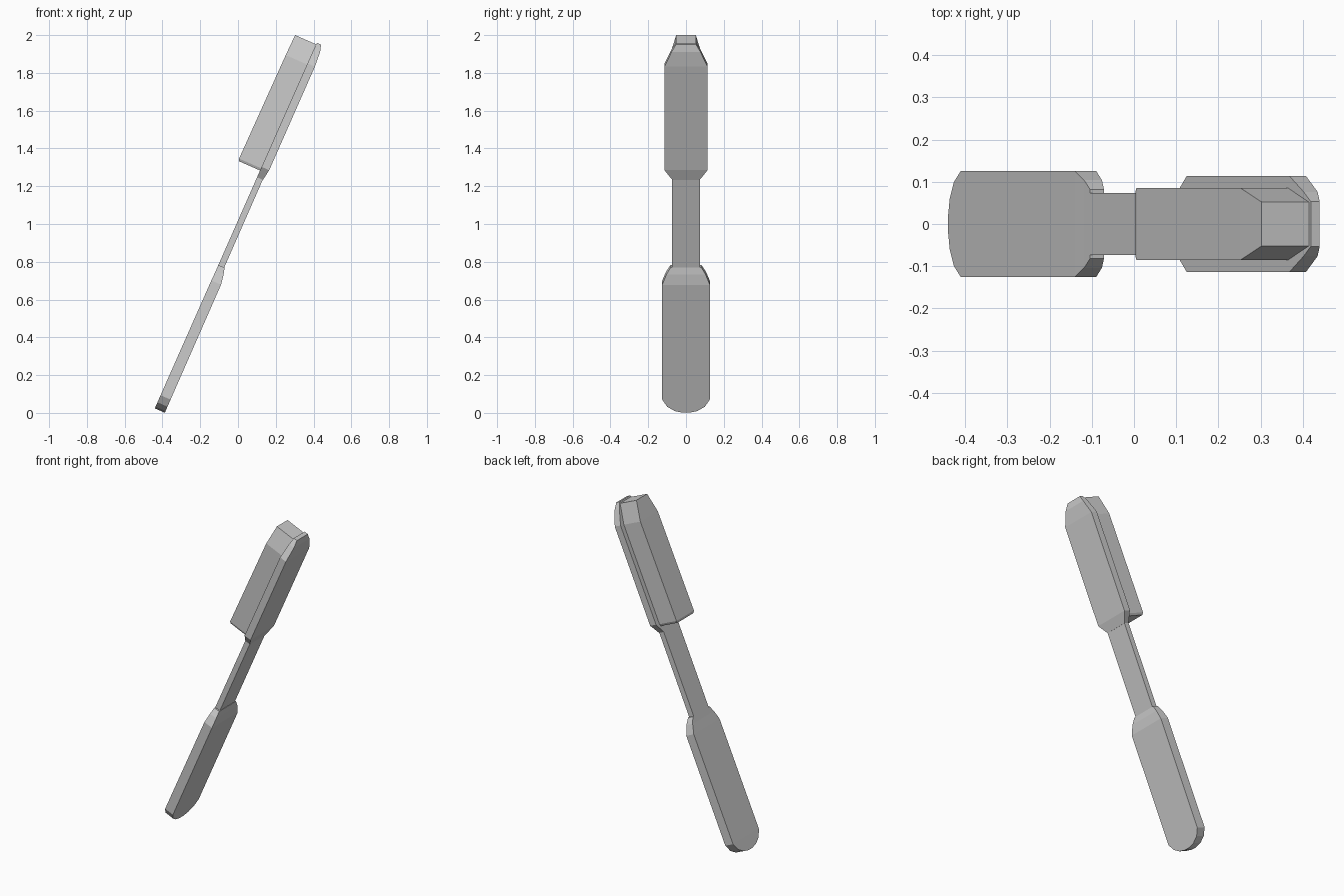
import bpy, bmesh, math

TILT = math.radians(23.7)
S, C = math.sin(TILT), math.cos(TILT)


def loft(name, sections):
    """Loft rectangles (u along axis, half width, back v, face v) along the tilted axis."""
    bm = bmesh.new()
    rings = []
    for u, w, v0, v1 in sections:
        ring = [(v0, -w), (v1, -w), (v1, w), (v0, w)]
        rings.append([bm.verts.new((S * u + C * v, y, C * u - S * v)) for v, y in ring])
    for a, b in zip(rings, rings[1:]):
        for i in range(4):
            j = (i + 1) % 4
            bm.faces.new((a[i], a[j], b[j], b[i]))
    bm.faces.new(rings[0][::-1])
    bm.faces.new(rings[-1])
    bmesh.ops.recalc_face_normals(bm, faces=bm.faces)
    mesh = bpy.data.meshes.new(name)
    bm.to_mesh(mesh)
    bm.free()
    ob = bpy.data.objects.new(name, mesh)
    bpy.context.collection.objects.link(ob)
    return ob


# Handle grip with rounded lower end and tapered shoulder
loft("handle_grip", [
    (-0.155, 0.018, -0.413, -0.355),
    (-0.145, 0.060, -0.413, -0.355),
    (-0.120, 0.100, -0.413, -0.355),
    (-0.079, 0.126, -0.413, -0.355),
    (0.585, 0.126, -0.411, -0.355),
    (0.640, 0.104, -0.410, -0.364),
    (0.675, 0.082, -0.410, -0.374),
])

# Slim neck
loft("neck", [
    (0.670, 0.073, -0.410, -0.376),
    (1.190, 0.073, -0.409, -0.376),
])

# Head backing plate with tapered ends
loft("head_plate", [
    (1.183, 0.073, -0.409, -0.375),
    (1.243, 0.114, -0.409, -0.365),
    (1.842, 0.114, -0.407, -0.364),
    (1.925, 0.076, -0.406, -0.370),
    (1.962, 0.053, -0.404, -0.381),
])

# Bristle block
loft("bristle_block", [
    (1.222, 0.079, -0.532, -0.405),
    (1.235, 0.085, -0.536, -0.405),
    (1.836, 0.085, -0.530, -0.405),
    (1.953, 0.052, -0.527, -0.405),
])
